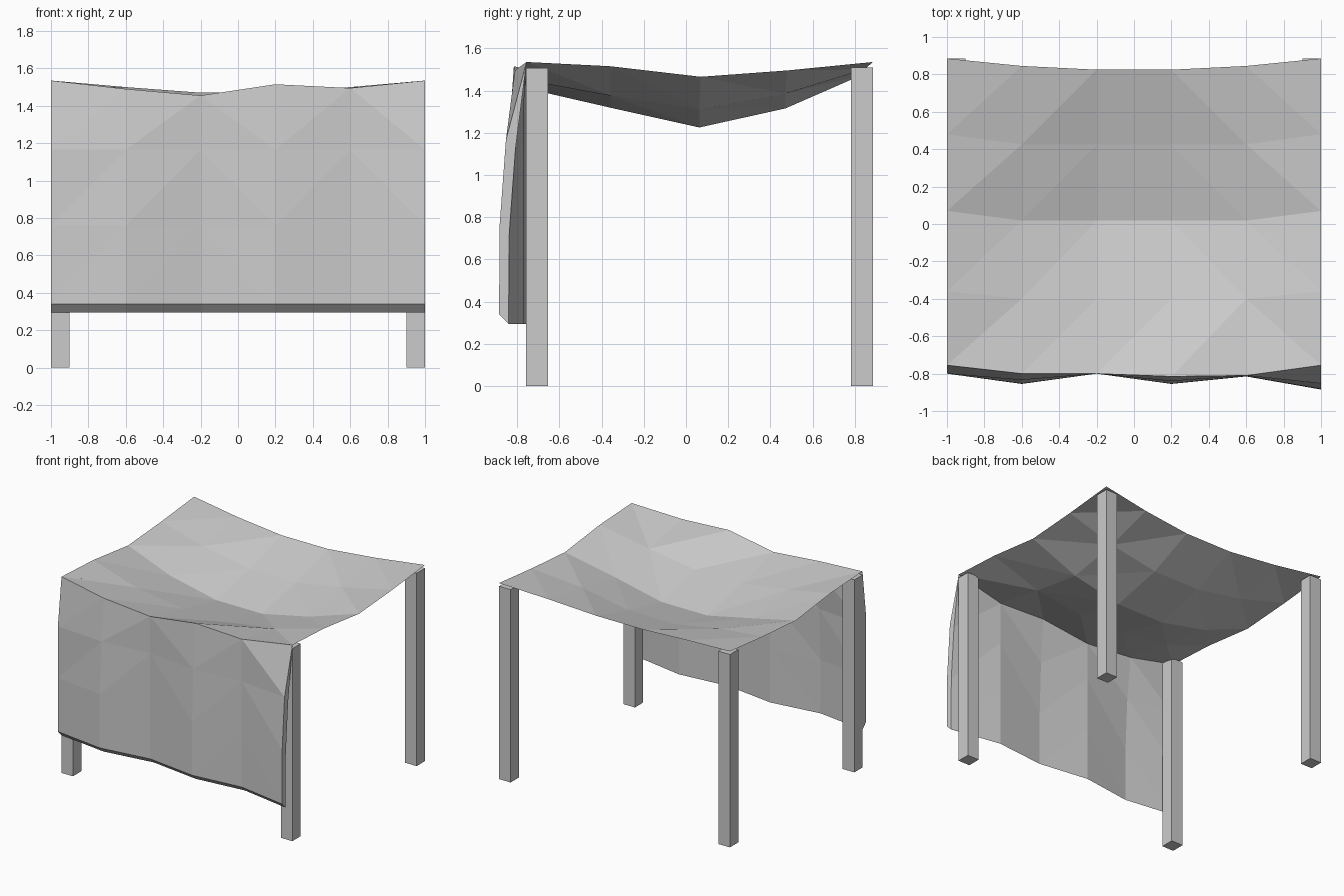
import bpy, bmesh
from mathutils import Vector

if "Cube" in bpy.data.objects:
    bpy.data.objects.remove(bpy.data.objects["Cube"])

# Four square posts
def post(name, x, y, h):
    bpy.ops.mesh.primitive_cube_add(size=1, location=(x, y, h / 2))
    o = bpy.context.object
    o.name = name
    o.scale = (0.1, 0.103, h)

for side, x in (("left", -0.95), ("right", 0.95)):
    post("front_post_" + side, x, -0.705, 1.507)
    post("back_post_" + side, x, 0.833, 1.51)

# Cloth cross-sections: (y, z) of the inner layer, per row from back to front
XS = (-1, -0.6, -0.2, 0.2, 0.6, 1)
def sym(edge, outer, middle):
    return [edge, outer, middle, middle, outer, edge]

rows = [
    sym((0.885, 1.535), (0.845, 1.50), (0.825, 1.47)),
    sym((0.48, 1.495), (0.47, 1.385), (0.47, 1.315)),
    sym((0.07, 1.465), (0.063, 1.31), (0.063, 1.225)),
    sym((-0.36, 1.515), (-0.355, 1.375), (-0.355, 1.318)),
    [(-0.755, 1.535), (-0.755, 1.445), (-0.755, 1.41),
     (-0.77, 1.47), (-0.765, 1.45), (-0.755, 1.535)],
]
# Hanging front drape, with a wavy hem
hem = (-0.755, -0.81, -0.755, -0.81, -0.77, -0.84)
for t, z in ((0.62, 1.12), (0.97, 0.715), (1, 0.295)):
    rows.append([(rows[4][i][0] + t * (hem[i] - rows[4][i][0]), z) for i in range(6)])

# Outer layer is shifted up and forward, joined to the inner one along the canopy edge
bm = bmesh.new()
shift = Vector((0, -0.045, 0.045))
inner, outer = [], []
for r, row in enumerate(rows):
    inner.append([bm.verts.new((x, y, z)) for x, (y, z) in zip(XS, row)])
    outer.append([v if r == 0 or (r <= 4 and c in (0, 5)) else bm.verts.new(v.co + shift)
                  for c, v in enumerate(inner[r])])

def face(*vs):
    vs = list(dict.fromkeys(vs))
    if len(vs) > 2 and not bm.faces.get(vs):
        bm.faces.new(vs)

last = len(rows) - 1
for r in range(last):
    for c in range(5):
        rising = c in (0, 1, 3) if r >= 4 else (c < 3 or (r == 3 and c == 3))
        for layer in (inner, outer):
            a, b = layer[r][c], layer[r][c + 1]
            d, e = layer[r + 1][c], layer[r + 1][c + 1]
            if rising:
                face(a, d, b)
                face(b, d, e)
            else:
                face(a, d, e)
                face(a, e, b)
    # side edges of the drape
    if r >= 4:
        for c in (0, 5):
            face(inner[r][c], inner[r + 1][c], outer[r + 1][c], outer[r][c])
# bottom hem
for c in range(5):
    face(inner[last][c], inner[last][c + 1], outer[last][c + 1], outer[last][c])

bmesh.ops.recalc_face_normals(bm, faces=bm.faces)
me = bpy.data.meshes.new("cloth_canopy")
bm.to_mesh(me)
bm.free()
bpy.context.collection.objects.link(bpy.data.objects.new("cloth_canopy", me))
